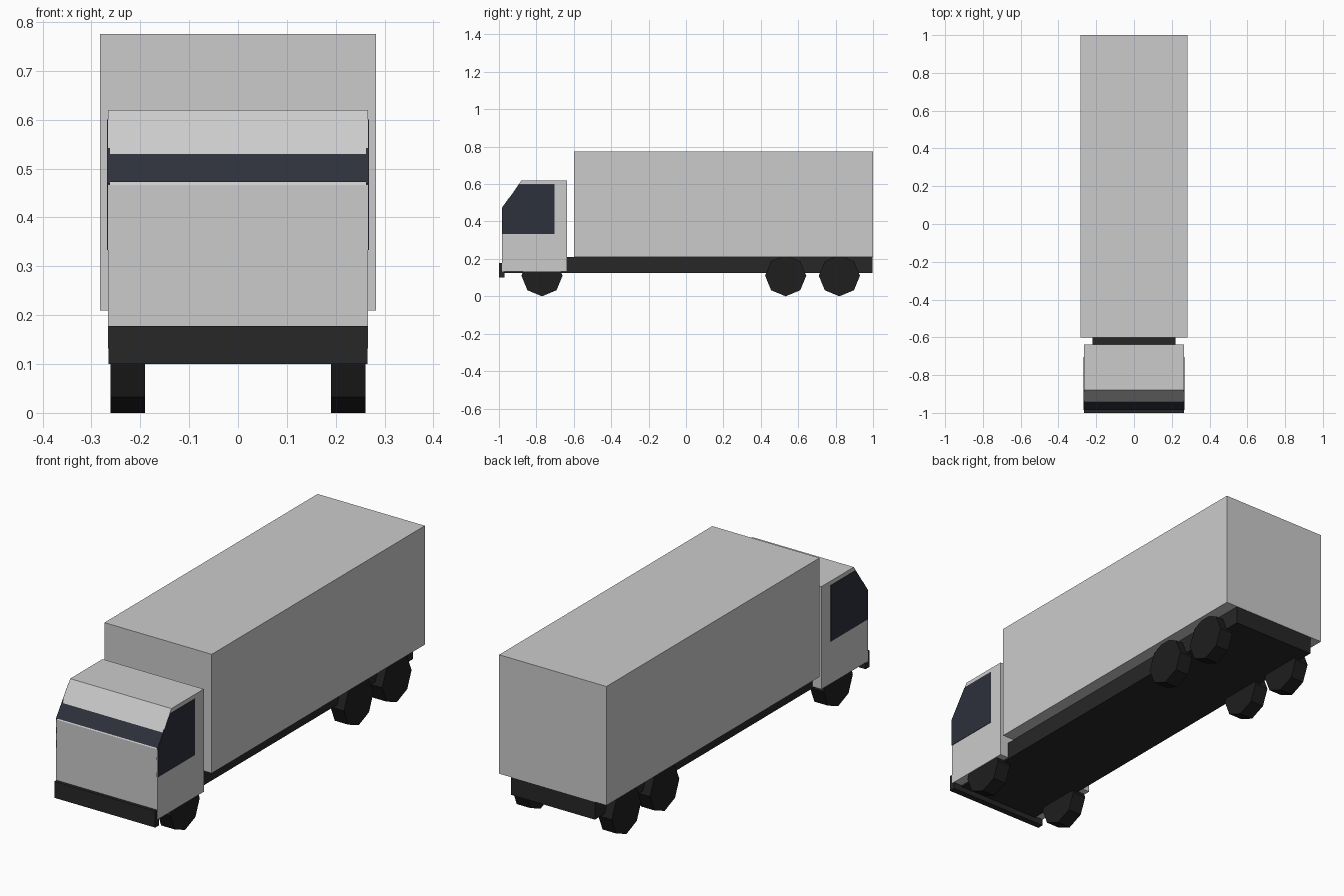
import bpy, bmesh, math

if "Cube" in bpy.data.objects:
    bpy.data.objects.remove(bpy.data.objects["Cube"])


def material(name, colour):
    m = bpy.data.materials.new(name)
    m.diffuse_color = (*colour, 1)
    m.use_nodes = True
    m.node_tree.nodes["Principled BSDF"].inputs["Base Color"].default_value = m.diffuse_color
    return m


frame_black = material("frame_black", (0.02, 0.02, 0.02))
rubber = material("rubber", (0.013, 0.013, 0.013))
glass = material("glass", (0.027, 0.03, 0.045))


def extrude_profile(name, points, x0, x1, mat=None):
    """Solid made from a (y, z) side profile swept from x0 to x1."""
    bm = bmesh.new()
    face = bm.faces.new([bm.verts.new((x0, y, z)) for y, z in points])
    swept = bmesh.ops.extrude_face_region(bm, geom=[face])["geom"]
    bmesh.ops.translate(bm, vec=(x1 - x0, 0, 0),
                        verts=[v for v in swept if isinstance(v, bmesh.types.BMVert)])
    bmesh.ops.recalc_face_normals(bm, faces=bm.faces)
    mesh = bpy.data.meshes.new(name)
    bm.to_mesh(mesh)
    bm.free()
    obj = bpy.data.objects.new(name, mesh)
    bpy.context.collection.objects.link(obj)
    if mat:
        mesh.materials.append(mat)
    return obj


def box(name, half_x, y0, y1, z0, z1, mat=None):
    return extrude_profile(name, [(y0, z0), (y1, z0), (y1, z1), (y0, z1)],
                           -half_x, half_x, mat)


# Cargo body, chassis and front bumper
box("cargo_box", 0.282, -0.60, 1.0, 0.21, 0.775)
box("chassis", 0.22, -0.98, 0.998, 0.125, 0.21, frame_black)
box("front_bumper", 0.265, -1.0, -0.97, 0.10, 0.178, frame_black)

# Cab with raked upper front
extrude_profile("cab", [(-0.985, 0.132), (-0.985, 0.466), (-0.88, 0.62),
                        (-0.637, 0.62), (-0.637, 0.132)], -0.266, 0.266)

# Windscreen strip lying on the rake
extrude_profile("windscreen", [(-0.985, 0.472), (-0.944, 0.53),
                               (-0.940, 0.525), (-0.975, 0.472)],
                -0.2665, 0.2665, glass)

# Side windows
window = [(-0.985, 0.333), (-0.985, 0.469), (-0.892, 0.60),
          (-0.704, 0.60), (-0.704, 0.333)]
for label, s in (("right", 1), ("left", -1)):
    extrude_profile(f"side_window_{label}", window, s * 0.262, s * 0.268, glass)

# Eight-sided wheels on three axles
radius = 0.11
for axle, y in (("front", -0.77), ("middle", 0.533), ("rear", 0.82)):
    rim = [(y + radius * math.cos(i * math.pi / 4),
            radius + radius * math.sin(i * math.pi / 4)) for i in range(8)]
    for label, s in (("right", 1), ("left", -1)):
        extrude_profile(f"{axle}_wheel_{label}", rim, s * 0.19, s * 0.261, rubber)
